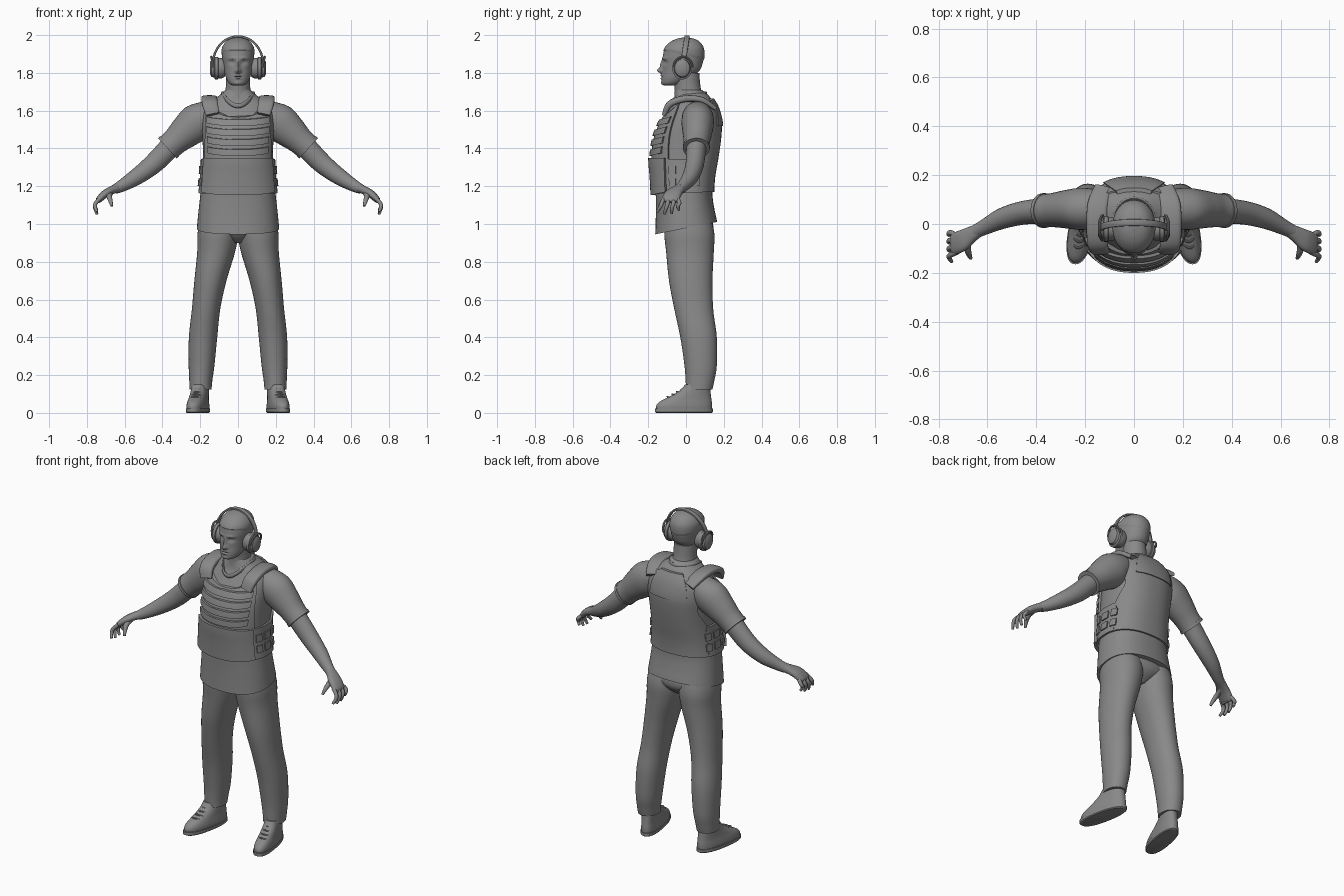
import bpy, bmesh, math
from mathutils import Vector

cube = bpy.data.objects.get("Cube")
if cube:
    bpy.data.objects.remove(cube)

grey = bpy.data.materials.new("plain_grey")
grey.use_nodes = True
colour = (0.25, 0.25, 0.25, 1)
grey.diffuse_color = colour
grey.node_tree.nodes["Principled BSDF"].inputs["Base Color"].default_value = colour
parts = []
SIDES = (("left", 1), ("right", -1))


def smooth(rows, k=5):
    """Catmull-Rom interpolation of every column in a table."""
    out = []
    for i in range(len(rows) - 1):
        a, b, c, d = rows[max(i - 1, 0)], rows[i], rows[i + 1], rows[min(i + 2, len(rows) - 1)]
        for j in range(k):
            t = j / k
            out.append([q + t * (r - p + t * (2 * p - 5 * q + 4 * r - s + t * (3 * (q - r) + s - p))) / 2
                        for p, q, r, s in zip(a, b, c, d)])
    return out + [list(rows[-1])]


def loft(name, rings, side=1):
    """Skin a list of closed rings and cap both ends."""
    bm = bmesh.new()
    grid = [[bm.verts.new((p[0] * side, p[1], p[2])) for p in ring] for ring in rings]
    n = len(grid[0])
    for lower, upper in zip(grid, grid[1:]):
        for i in range(n):
            j = (i + 1) % n
            bm.faces.new((lower[i], lower[j], upper[j], upper[i]))
    bm.faces.new(grid[0])
    bm.faces.new(grid[-1])
    bmesh.ops.recalc_face_normals(bm, faces=bm.faces)
    mesh = bpy.data.meshes.new(name)
    bm.to_mesh(mesh)
    bm.free()
    mesh.materials.append(grey)
    ob = bpy.data.objects.new(name, mesh)
    bpy.context.collection.objects.link(ob)
    parts.append(ob)


def pair(name, rings):
    for label, side in SIDES:
        loft(label + "_" + name, rings, side)


def power(v, p):
    return math.copysign(abs(v) ** p, v)


def point(a, z, w, f, b, p=0.85, cx=0):
    """Point at angle a (zero faces front) on a rounded section."""
    return Vector((cx + w * power(math.sin(a), p), (f + b) / 2 - (b - f) / 2 * power(math.cos(a), p), z))


def section(z, w, f, b, p=0.85, cx=0, n=40):
    return [point(math.tau * i / n, z, w, f, b, p, cx) for i in range(n)]


def tube(rows, ref=(0, 1, 0), n=20, k=5, p=1):
    """Rings across a path; rows hold x, y, z and two radii."""
    rows = smooth(rows, k)
    rings = []
    for i, row in enumerate(rows):
        t = (Vector(rows[min(i + 1, len(rows) - 1)][:3]) - Vector(rows[max(i - 1, 0)][:3])).normalized()
        u = Vector(ref)
        u = (u - t * u.dot(t)).normalized()
        v = t.cross(u)
        rings.append([Vector(row[:3]) + u * row[3] * power(math.cos(math.tau * j / n), p)
                      + v * row[4] * power(math.sin(math.tau * j / n), p) for j in range(n)])
    return rings


# Torso: height, half width, front, back
TORSO = smooth([(.978, .218, -.163, .165), (1.06, .21, -.16, .15), (1.15, .2, -.16, .14), (1.25, .19, -.165, .145),
                (1.35, .185, -.172, .162), (1.45, .188, -.16, .176), (1.53, .192, -.132, .18),
                (1.6, .185, -.092, .165), (1.645, .15, -.068, .145), (1.68, .1, -.06, .12), (1.71, .066, -.055, .085)], 6)


def body(a, z, off=0):
    for lo, hi in zip(TORSO, TORSO[1:]):
        if z <= hi[0]:
            break
    t = max(0, min(1, (z - lo[0]) / (hi[0] - lo[0])))
    w, f, b = [lo[i] + t * (hi[i] - lo[i]) for i in (1, 2, 3)]
    pt = point(a, z, w, f, b) + Vector((math.sin(a), -math.cos(a), 0)) * off
    pt.z += .2 * pt.y * max(0, min(1, (1.2 - z) / .2))
    return pt


def plate(name, mid, half, low, high, off, depth=.025, m=28, rows=10, side=1):
    """Slab lying on the torso; half is a function of height, low and high of width."""
    rings = []
    for j in range(rows + 1):
        v = j / rows
        line = []
        for i in range(m + 1):
            u = 2 * i / m - 1
            line.append((mid + u * half(v), low(u) + v * (high(u) - low(u))))
        rings.append([body(a, z, off) for a, z in line] + [body(a, z, off - depth) for a, z in reversed(line)])
    loft(name, rings, side)


def flat(value):
    return lambda t: value


loft("shirt", [[body(math.tau * i / 56, row[0]) for i in range(56)] for row in TORSO])

# Vest panels
plate("vest_front", 0, lambda v: 1.12 - .2 * v, flat(1.32), lambda u: 1.565 + .075 * u * u, .012)
plate("vest_back", math.pi, lambda v: 1.5 - .55 * min(1, v * 1.7) ** 2, flat(1.165),
      lambda u: 1.665 - .03 * u * u, .01, rows=24)
plate("vest_back_yoke", math.pi, lambda v: .6 - .1 * v, flat(1.52), flat(1.665), .016)
plate("waist_band", 0, flat(1.95), flat(1.165), flat(1.345), .012, m=48)
plate("waist_front_panel", 0, flat(1.02), lambda u: 1.16 + .012 * u * u, flat(1.35), .028, .04)
for k in range(4):
    z = 1.36 + .053 * k
    plate("chest_strap_%d" % k, 0, flat(.85), lambda u: z + .015 * u * u,
          lambda u: z + .034 + .015 * u * u, .022, rows=3)
for label, side in SIDES:
    for row in range(2):
        for col in range(3):
            z = 1.2 + .065 * row
            plate("%s_loop_%d_%d" % (label, row, col), 1.25 + .33 * col, flat(.11),
                  flat(z), flat(z + .042), .019, m=4, rows=2, side=side)
pair("shoulder_pad", tube([(.135, -.115, 1.58, .036, .012), (.148, -.085, 1.635, .042, .018),
                           (.152, -.01, 1.662, .042, .018), (.148, .08, 1.658, .042, .016),
                           (.125, .15, 1.615, .036, .012)], (1, 0, 0), p=.6))

# Neck and V collar
loft("neck", [section(*r, p=1) for r in smooth([(1.6, .085, -.07, .11), (1.67, .073, -.062, .095),
                                               (1.72, .065, -.06, .078), (1.8, .064, -.07, .07)])])
collar = []
for i in range(33):
    a = math.tau * i / 32 + math.pi
    front = max(0, math.cos(a)) ** 2
    collar.append((.083 * math.sin(a), .015 - .09 * math.cos(a) - .025 * front, 1.69 - .065 * front, .012, .007))
loft("collar", tube(collar, (0, 0, 1), 10, 1))

# Head with sculpted face: x, z, push, spread x, spread z
FACE = [(0, 1.812, -.026, .012, .014), (.012, 1.808, -.006, .008, .008), (0, 1.842, -.014, .009, .026),
        (.033, 1.855, .012, .016, .011), (.033, 1.853, -.004, .009, .005), (.032, 1.877, -.006, .024, .007),
        (0, 1.786, -.008, .022, .006), (0, 1.771, -.007, .018, .006), (0, 1.779, .004, .024, .003),
        (0, 1.745, -.005, .02, .012)]
SKULL = [(1.732, .02, -.11, -.06), (1.742, .044, -.126, -.025), (1.77, .062, -.128, .02), (1.81, .074, -.124, .07),
         (1.85, .08, -.123, .088), (1.89, .085, -.122, .095), (1.93, .083, -.112, .092),
         (1.96, .067, -.086, .075), (1.978, .045, -.054, .05), (1.987, .015, -.02, .015)]
head = []
for r in smooth(SKULL, 8):
    ring = section(*r, p=.95, n=96)
    for i, pt in enumerate(ring):
        facing = max(0, math.cos(math.tau * i / 96))
        pt.y += facing * sum(s * math.exp(-((abs(pt.x) - x) / sx) ** 2 - ((pt.z - z) / sz) ** 2)
                             for x, z, s, sx, sz in FACE)
        # Raised close-cropped hair
        if pt.z > 1.918 - .25 * max(0, pt.y + .08):
            pt.x *= 1.03
            pt.y *= 1.03
    head.append(ring)
loft("head", head)

# Headset
arc = [math.pi * i / 24 for i in range(25)]
loft("headset_band", tube([(.132 * math.cos(a), .006 - .022 * (1 - math.sin(a)), 1.85 + .143 * math.sin(a), .014, .006)
                           for a in arc], n=12, k=1, p=.6))
CUP = [(.07, .04, .045), (.085, .047, .054), (.104, .047, .054), (.106, .053, .06), (.122, .053, .06),
       (.126, .044, .05), (.14, .04, .046), (.148, .028, .033)]
pair("ear_cup", tube([(x, -.02, 1.825, ry, rz) for x, ry, rz in CUP], n=28, k=1))
pair("cup_yoke", tube([(.128 + .014 * math.sin(a), -.016 + .05 * math.cos(a), 1.83 + .055 * math.sin(a), .006, .006)
                       for a in arc], (1, 0, 0), 8, 1))

# Sleeves and bare arms
pair("sleeve", tube([(.12, .06, 1.575, .07, .07), (.17, .062, 1.565, .082, .085), (.22, .062, 1.535, .086, .1),
                     (.28, .06, 1.485, .078, .087), (.33, .057, 1.44, .07, .073), (.372, .055, 1.403, .067, .07)], n=32))
pair("sleeve_hem", tube([(.362, .055, 1.412, .071, .073), (.374, .055, 1.401, .071, .073)], n=32, k=2))
pair("arm", tube([(.33, .056, 1.44, .055, .058), (.42, .05, 1.345, .05, .055), (.48, .04, 1.292, .047, .05),
                  (.545, .02, 1.245, .042, .043), (.61, -.012, 1.205, .032, .033), (.65, -.032, 1.185, .028, .026)], n=28))

# Hands
pair("palm", tube([(.635, -.025, 1.193, .027, .025), (.67, -.045, 1.178, .034, .022), (.705, -.068, 1.158, .044, .021),
                   (.735, -.082, 1.13, .044, .017), (.742, -.084, 1.115, .036, .01)], n=20, p=.85))
for k in range(4):
    y = -.116 + .023 * k
    spread = (k - 1.5) * .008
    drop = (.012, 0, .003, .02)[k]
    pair("finger_%d" % k, tube([(.725, y, 1.14, .011, .012), (.752, y + spread, 1.112, .011, .011),
                                (.757, y + spread - .008, 1.085 + drop / 2, .01, .01),
                                (.746, y + spread * 2 - .014, 1.052 + drop, .007, .007)], n=10))
pair("thumb", tube([(.675, -.055, 1.168, .016, .016), (.682, -.095, 1.15, .015, .014),
                    (.676, -.122, 1.125, .012, .011), (.668, -.14, 1.095, .007, .007)], (1, 0, 0), 12))

# Trousers: height, half width, front, back, centre x
LEG = [(1.04, .1, -.11, .13, .1), (.95, .108, -.115, .15, .106), (.85, .1, -.105, .147, .116),
       (.7, .085, -.09, .14, .146), (.55, .075, -.062, .144, .169), (.4, .075, -.03, .163, .185),
       (.25, .068, -.008, .163, .193), (.17, .061, -.002, .15, .197), (.125, .058, 0, .14, .198)]
pair("trouser_leg", [section(z, w, f, b, .95, cx) for z, w, f, b, cx in smooth(LEG, 6)])
loft("trouser_seat", [section(*r, p=.95) for r in smooth([(.9, .03, -.05, .08), (.935, .11, -.09, .125),
                                                       (.98, .195, -.115, .145), (1.06, .19, -.11, .13)])])


# Shoes turned outward
def splay(ring):
    return [Vector((p.x + .205 - .18 * (p.y - .03), p.y, p.z)) for p in ring]


SHOE = [(.01, .05, -.155, .137), (.035, .052, -.158, .138), (.055, .05, -.145, .137), (.075, .047, -.112, .134),
        (.1, .045, -.062, .131), (.125, .044, -.025, .128), (.15, .042, -.005, .122)]
pair("shoe", [splay(section(*r)) for r in smooth(SHOE, 4)])
pair("shoe_sole", [splay(section(*r)) for r in [(0, .05, -.158, .136), (.005, .055, -.165, .142), (.022, .055, -.165, .142)]])
for k in range(4):
    y, z = -.098 + .025 * k, .083 + .013 * k
    pair("lace_%d" % k, tube(splay([Vector((-.026, y + .016, z - .005)), Vector((0, y, z + .003)),
                                   Vector((.026, y + .016, z - .005))]) and
                            [(p.x, p.y, p.z, .005, .005) for p in splay([Vector((s * .026, y + .016 * s * s, z + .003 - .008 * s * s))
                                                                      for s in (-1, 0, 1)])], (0, 0, 1), 8))

bpy.ops.object.select_all(action="DESELECT")
for ob in parts:
    ob.select_set(True)
bpy.context.view_layer.objects.active = parts[0]
bpy.ops.object.shade_smooth_by_angle(angle=math.radians(40))
